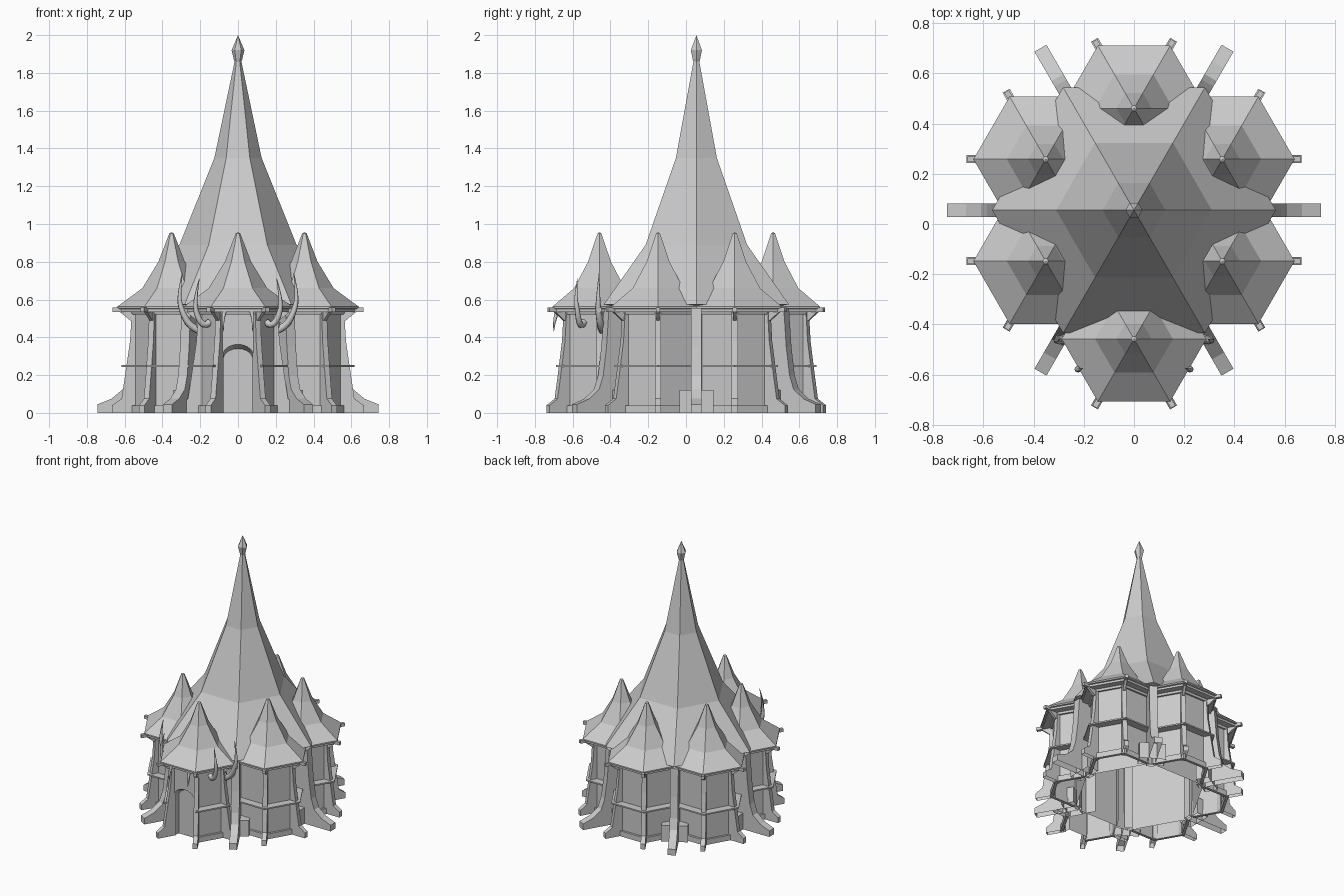
import bpy, bmesh
from math import sin, cos, pi, radians
from mathutils import Vector

old = bpy.data.objects.get("Cube")
if old:
    bpy.data.objects.remove(old)

stone = bpy.data.materials.new("plain_grey")
stone.use_nodes = True
stone.diffuse_color = (0.6, 0.6, 0.6, 1)
stone.node_tree.nodes["Principled BSDF"].inputs["Base Color"].default_value = (0.6, 0.6, 0.6, 1)

CENTRE = Vector((0, 0.055, 0))
FRONT, FRONT_OUT = 270, 0.513
WALL_R, WALL_TOP = 0.2, 0.54


def finish(name, bm):
    bmesh.ops.remove_doubles(bm, verts=bm.verts, dist=0.0001)
    bmesh.ops.recalc_face_normals(bm, faces=bm.faces)
    mesh = bpy.data.meshes.new(name)
    bm.to_mesh(mesh)
    bm.free()
    mesh.materials.append(stone)
    obj = bpy.data.objects.new(name, mesh)
    bpy.context.collection.objects.link(obj)
    return obj


def polar(centre, r, deg, z=0.0):
    a = radians(deg)
    return centre + Vector((r * cos(a), r * sin(a), z))


def hex_loft(name, centre, rings, skip=()):
    """Six-sided shell through (radius, height) rings, less the sides facing the skip angles."""
    bm = bmesh.new()
    rows = [[bm.verts.new(polar(centre, r, 60 * k, z)) for k in range(6)] for r, z in rings]
    for low, high in zip(rows, rows[1:]):
        for k in range(6):
            if 60 * k + 30 not in skip:
                n = (k + 1) % 6
                bm.faces.new((low[k], low[n], high[n], high[k]))
    return finish(name, bm)


def fin(name, centre, deg, profile, width):
    """Radial slab with an (out, up) profile, open where it meets the ground."""
    bm = bmesh.new()
    side = polar(Vector(), width / 2, deg + 90)
    a = [bm.verts.new(polar(centre, r, deg, z) - side) for r, z in profile]
    b = [bm.verts.new(polar(centre, r, deg, z) + side) for r, z in profile]
    bm.faces.new(a)
    bm.faces.new(b[::-1])
    for i in range(len(a)):
        j = (i + 1) % len(a)
        if profile[i][1] or profile[j][1]:
            bm.faces.new((a[i], a[j], b[j], b[i]))
    return finish(name, bm)


def block(name, centre, deg, r0, r1, z0, z1, width):
    return fin(name, centre, deg, [(r0, z0), (r1, z0), (r1, z1), (r0, z1)], width)


def rail(name, centre, r0, r1, z0, z1, corners):
    """Flat ledge following the given hexagon corners."""
    bm = bmesh.new()
    rows = [[bm.verts.new(polar(centre, r, d, z))
             for r, z in ((r0, z0), (r1, z0), (r1, z1), (r0, z1))] for d in corners]
    for p, q in zip(rows, rows[1:]):
        for i in range(4):
            j = (i + 1) % 4
            bm.faces.new((p[i], p[j], q[j], q[i]))
    bm.faces.new(rows[0])
    bm.faces.new(rows[-1])
    return finish(name, bm)


def horn(name, points, thick):
    """Tapered curved spike turned into a mesh."""
    curve = bpy.data.curves.new(name, "CURVE")
    curve.dimensions = "3D"
    curve.bevel_depth = thick
    curve.bevel_resolution = 1
    curve.resolution_u = 4
    spline = curve.splines.new("NURBS")
    spline.points.add(len(points) - 1)
    spline.use_endpoint_u = True
    spline.order_u = 3
    for i, (pt, co) in enumerate(zip(spline.points, points)):
        pt.co = (*co, 1)
        pt.radius = max(0.08, 1 - (i / (len(points) - 1)) ** 2)
    temp = bpy.data.objects.new(name, curve)
    bpy.context.collection.objects.link(temp)
    bm = bmesh.new()
    bm.from_mesh(temp.evaluated_get(bpy.context.evaluated_depsgraph_get()).to_mesh())
    bpy.data.objects.remove(temp)
    return finish(name, bm)


# Central hall, great spire and finial
hex_loft("hall_walls", CENTRE, [(0.46, 0), (0.46, 0.57)])
hex_loft("great_spire", CENTRE, [(0.44, 0.555), (0.565, 0.575), (0.31, 0.89),
                                 (0.125, 1.35), (0.018, 1.86)])
hex_loft("finial", CENTRE, [(0.018, 1.86), (0.022, 1.87), (0.034, 1.92), (0.0, 2.0)])

# Buttresses in the valleys between the towers
BUTTRESS = [(0.42, 0), (0.745, 0), (0.745, 0.045), (0.67, 0.075), (0.61, 0.125),
            (0.585, 0.2), (0.565, 0.35), (0.55, 0.555), (0.42, 0.555)]
for k in range(6):
    fin("buttress", CENTRE, 60 * k, BUTTRESS, 0.055)
    block("buttress_base", CENTRE, 60 * k, 0.44, 0.53, 0, 0.12, 0.18)

# Ring of six small towers, the front one pushed forward
POST = [(0.18, 0), (0.315, 0), (0.315, 0.04), (0.265, 0.075), (0.246, 0.2),
        (0.22, 0.38), (0.21, 0.54), (0.18, 0.54)]
BRACKET = [(0.19, 0.49), (0.22, 0.49), (0.275, 0.535), (0.19, 0.535)]
for k in range(6):
    deg = 30 + 60 * k
    front = deg == FRONT
    c = polar(CENTRE, FRONT_OUT if front else 0.406, deg)
    hidden = [FRONT, 90] if front else [(deg + t) % 360 for t in (120, 180, 240)]
    hex_loft("tower_walls", c, [(WALL_R, 0), (WALL_R, WALL_TOP)], skip=hidden)
    hex_loft("tower_roof", c, [(0.19, 0.535), (0.275, 0.535), (0.275, 0.55), (0.288, 0.552),
                               (0.288, 0.562), (0.155, 0.66), (0.07, 0.8), (0.012, 0.95), (0, 0.957)])
    hex_loft("cornice", c, [(0.195, 0.52), (0.215, 0.52), (0.222, 0.54), (0.195, 0.54)])
    for turn in (-90, -30, 30, 90):
        if front or abs(turn) == 30:
            fin("corner_post", c, deg + turn, POST, 0.032)
            fin("eave_bracket", c, deg + turn, BRACKET, 0.018)
            block("beam_end", c, deg + turn, 0.22, 0.312, 0.535, 0.558, 0.022)
    spans = [(-90, -30), (30, 90)] if front else [(-90, -30, 30, 90)]
    for span in spans:
        corners = [deg + t for t in span]
        rail("wall_ledge", c, 0.195, 0.265, 0.244, 0.254, corners)
        rail("plinth", c, 0.195, 0.218, 0, 0.04, corners)

# Entrance wall with a splayed arched recess
tower = polar(CENTRE, FRONT_OUT, FRONT)
half, face_y = WALL_R / 2, tower.y - WALL_R * cos(pi / 6)


def arch(bm, w, spring, rise, y):
    curve = [(-w * cos(pi * i / 10), spring + rise * sin(pi * i / 10)) for i in range(11)]
    return [bm.verts.new((x, y, z)) for x, z in [(-w, 0)] + curve + [(w, 0)]]


bm = bmesh.new()
near = arch(bm, 0.088, 0.29, 0.073, face_y)
far = arch(bm, 0.078, 0.285, 0.055, face_y + 0.045)
corners = [bm.verts.new((x, face_y, z)) for x, z in
           ((half, 0), (half, WALL_TOP), (-half, WALL_TOP), (-half, 0))]
bm.faces.new(near + corners)
for i in range(len(near) - 1):
    bm.faces.new((near[i], near[i + 1], far[i + 1], far[i]))
bm.faces.new(far)
finish("entrance_wall", bm)

# Curved horns around the front eaves, mirrored
HORNS = [
    ([(0.19, -0.44, 0.43), (0.25, -0.45, 0.45), (0.3, -0.465, 0.54), (0.315, -0.465, 0.63), (0.295, -0.46, 0.74)], 0.022),
    ([(0.15, -0.54, 0.48), (0.18, -0.56, 0.45), (0.225, -0.575, 0.53), (0.225, -0.585, 0.62), (0.205, -0.575, 0.71)], 0.02),
    ([(0.21, -0.45, 0.48), (0.21, -0.46, 0.44), (0.2, -0.46, 0.39)], 0.014),
    ([(0.07, -0.68, 0.54), (0.085, -0.7, 0.49), (0.075, -0.7, 0.43)], 0.012),
]
for side in (-1, 1):
    for path, thick in HORNS:
        horn("horn", [(side * x, y, z) for x, y, z in path], thick)
